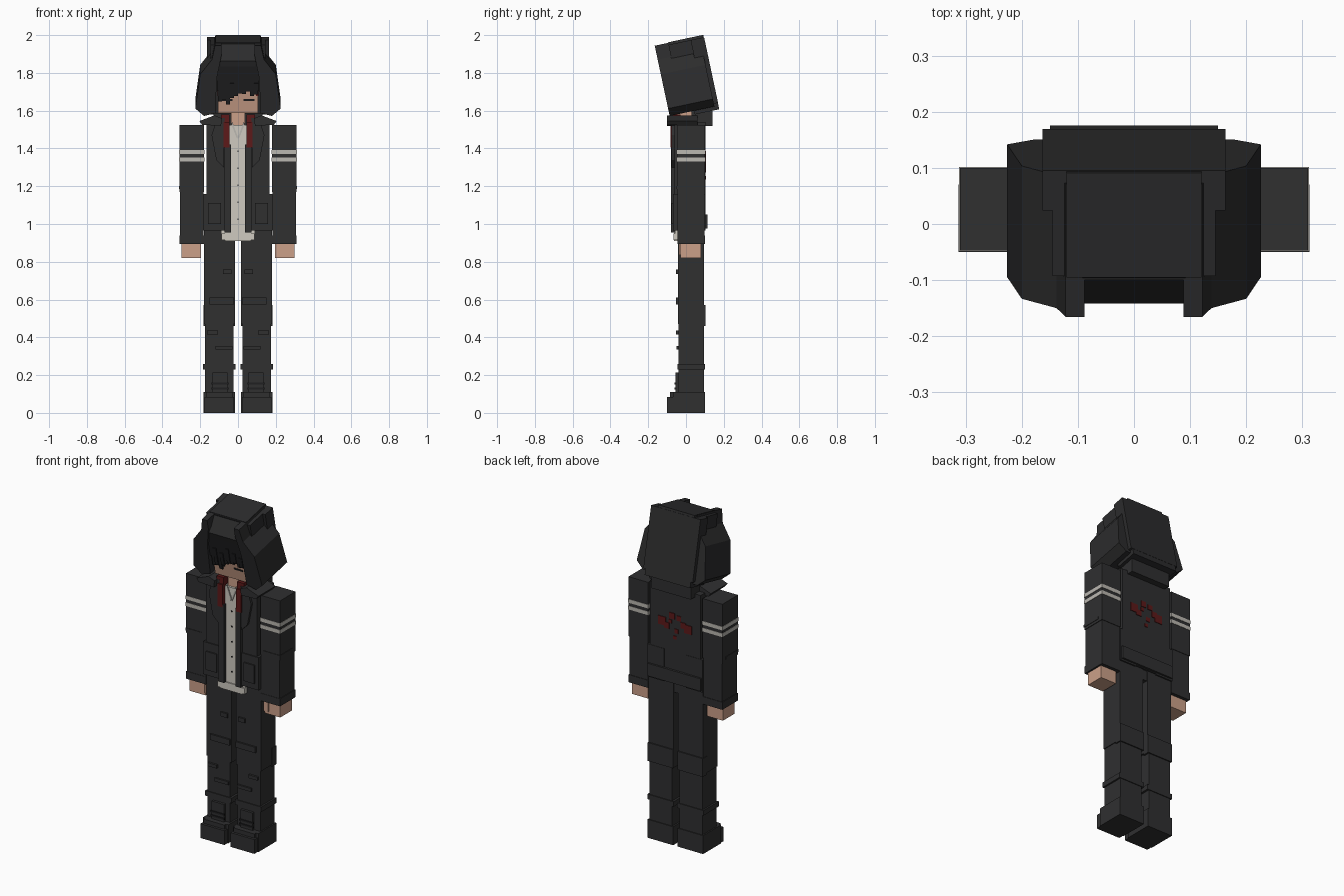
import bpy, bmesh, math
from mathutils import Matrix

old_cube = bpy.data.objects.get("Cube")
if old_cube:
    bpy.data.objects.remove(old_cube, do_unlink=True)


def make_material(name, red, green, blue):
    material = bpy.data.materials.new(name)
    material.use_nodes = True
    colour = (red, green, blue, 1)
    material.diffuse_color = colour
    material.node_tree.nodes["Principled BSDF"].inputs["Base Color"].default_value = colour
    return material


charcoal = make_material("charcoal cloth", .029, .029, .03)
hood_black = make_material("hood black", .025, .025, .026)
hair_black = make_material("hair black", .014, .014, .015)
skin = make_material("skin", .6, .35, .25)
cream = make_material("shirt cream", .62, .59, .53)
stripe_grey = make_material("stripe grey", .5, .48, .44)
dark_red = make_material("dark red", .11, .01, .01)

# The head and hood lean forward around the middle of the head
LEAN = Matrix.Translation((0, 0, 1.8)) @ Matrix.Rotation(math.radians(12), 4, "X")


def prism(name, points, span, paint, axis="y", mirrored=False, leaning=False):
    """Extrude a closed outline along x or y across the given span."""
    mesh = bpy.data.meshes.new(name)
    shape = bmesh.new()
    rings = []
    for depth in span:
        place = (lambda p: (p[0], depth, p[1])) if axis == "y" else (lambda p: (depth, p[0], p[1]))
        rings.append([shape.verts.new(place(p)) for p in points])
    near, far = rings
    shape.faces.new(near)
    shape.faces.new(reversed(far))
    for i in range(len(points)):
        j = (i + 1) % len(points)
        shape.faces.new((near[j], near[i], far[i], far[j]))
    if leaning:
        shape.transform(LEAN)
    bmesh.ops.recalc_face_normals(shape, faces=shape.faces)
    shape.to_mesh(mesh)
    shape.free()
    mesh.materials.append(paint)
    part = bpy.data.objects.new(name, mesh)
    bpy.context.collection.objects.link(part)
    if mirrored:
        part.modifiers.new("Mirror", "MIRROR")
    return part


def box(name, x, y, z, paint, mirrored=False, leaning=False):
    """Axis-aligned block given by its three ranges."""
    outline = [(x[0], z[0]), (x[1], z[0]), (x[1], z[1]), (x[0], z[1])]
    return prism(name, outline, y, paint, mirrored=mirrored, leaning=leaning)


def pair(name, x, y, z, paint, leaning=False):
    return box(name, x, y, z, paint, mirrored=True, leaning=leaning)


# Boots
pair("boot_foot", x=(.015, .183), y=(-.07, .1), z=(0, .11), paint=charcoal)
pair("boot_toe", x=(.02, .178), y=(-.1, -.07), z=(0, .085), paint=charcoal)
pair("boot_toe_top", x=(.03, .168), y=(-.085, -.04), z=(.08, .11), paint=charcoal)
pair("boot_cuff", x=(.012, .185), y=(-.045, .1), z=(.23, .26), paint=charcoal)
pair("boot_tongue", x=(.055, .135), y=(-.055, -.03), z=(.11, .215), paint=charcoal)
for lace_height in (.125, .15):
    pair("boot_lace", x=(.05, .14), y=(-.06, -.05), z=(lace_height, lace_height + .01), paint=hair_black)

# Trousers
pair("lower_leg", x=(.025, .175), y=(-.04, .095), z=(.1, .48), paint=charcoal)
pair("upper_leg", x=(.015, .18), y=(-.042, .095), z=(.47, .97), paint=charcoal)
pair("knee_back_fold", x=(.015, .182), y=(.06, .102), z=(.46, .57), paint=charcoal)
box("hips", x=(-.16, .16), y=(-.04, .09), z=(.91, .99), paint=charcoal)
pair("knee_fold", x=(.02, .15), y=(-.052, -.035), z=(.575, .61), paint=charcoal)
pair("thigh_fold", x=(.035, .08), y=(-.052, -.035), z=(.735, .76), paint=charcoal)
pair("shin_fold", x=(.105, .165), y=(-.052, -.035), z=(.415, .435), paint=charcoal)
pair("calf_fold", x=(.03, .12), y=(-.05, -.035), z=(.335, .355), paint=charcoal)

# Arms with sleeves, stripes and hands
pair("upper_sleeve", x=(.18, .31), y=(-.047, .1), z=(1.17, 1.525), paint=charcoal)
pair("lower_sleeve", x=(.182, .306), y=(-.044, .097), z=(.92, 1.18), paint=charcoal)
pair("sleeve_cuff", x=(.18, .31), y=(-.046, .1), z=(.895, .94), paint=charcoal)
pair("elbow_fold", x=(.2, .313), y=(-.05, .07), z=(1.185, 1.2), paint=charcoal)
pair("hand", x=(.195, .3), y=(-.03, .08), z=(.82, .9), paint=skin)
pair("thumb", x=(.195, .225), y=(-.036, .0), z=(.835, .895), paint=skin)
for stripe_height in (1.33, 1.37):
    pair("sleeve_stripe", x=(.178, .312), y=(-.049, .102), z=(stripe_height, stripe_height + .022),
         paint=stripe_grey)

# Shirt
box("shirt", x=(-.09, .09), y=(-.058, .05), z=(.95, 1.525), paint=cream)
box("shirt_hem", x=(-.07, .07), y=(-.064, .03), z=(.91, .955), paint=cream)
pair("shirt_hem_corner", x=(.06, .088), y=(-.066, .0), z=(.915, .95), paint=cream)
prism("shirt_collar", [(.005, 1.45), (.036, 1.53), (.03, 1.54), (.0, 1.46)], (-.064, -.057), stripe_grey,
      mirrored=True)
for i in range(5):
    button_height = 1.02 + i * .09
    box("shirt_button", x=(-.003, .003), y=(-.061, -.057), z=(button_height, button_height + .008),
        paint=hair_black)

# Jacket
box("jacket_back", x=(-.168, .168), y=(.03, .102), z=(.97, 1.54), paint=charcoal)
pair("jacket_side", x=(.07, .168), y=(-.062, .05), z=(.97, 1.535), paint=charcoal)
pair("jacket_skirt", x=(.072, .183), y=(-.068, .104), z=(.965, 1.16), paint=charcoal)
pair("jacket_front_edge", x=(.038, .072), y=(-.08, -.045), z=(.955, 1.42), paint=charcoal)
box("jacket_back_hem", x=(-.175, .175), y=(.08, .115), z=(.975, 1.05), paint=charcoal)
pair("jacket_pocket", x=(.09, .16), y=(-.076, -.06), z=(1.0, 1.11), paint=charcoal)
prism("jacket_lapel", [(.075, 1.3), (.115, 1.34), (.14, 1.47), (.11, 1.56), (.07, 1.56)], (-.076, -.058),
      charcoal, mirrored=True)
prism("jacket_collar", [(.085, 1.56), (.125, 1.575), (.205, 1.545), (.19, 1.525), (.09, 1.52)], (-.1, .06),
      charcoal, mirrored=True)
box("collar_back", x=(-.13, .13), y=(.03, .14), z=(1.52, 1.6), paint=charcoal)

# Red cords hanging from the collar
pair("cord_top", x=(.045, .09), y=(-.074, -.03), z=(1.53, 1.58), paint=dark_red)
pair("cord_strand", x=(.045, .078), y=(-.082, -.05), z=(1.405, 1.54), paint=dark_red)

# Red splashes on the back
SPLASHES = [(-.085, 1.315, .05), (-.055, 1.33, .035), (.085, 1.325, .05), (.055, 1.305, .035),
            (-.025, 1.365, .03), (.02, 1.37, .035), (.03, 1.335, .02), (-.01, 1.285, .025), (.0, 1.245, .02)]
for x, z, size in SPLASHES:
    half = size / 2
    box("back_splash", x=(x - half, x + half), y=(.1, .106), z=(z - half, z + half), paint=dark_red)

# Neck, head and face
box("neck", x=(-.036, .036), y=(-.045, .06), z=(1.5, 1.64), paint=skin)
box("head", x=(-.105, .105), y=(-.108, .09), z=(-.195, .06), paint=skin, leaning=True)
pair("eye", x=(.03, .088), y=(-.111, -.107), z=(-.128, -.118), paint=hair_black, leaning=True)
pair("earring", x=(.095, .108), y=(-.114, -.1), z=(-.1, -.075), paint=dark_red, leaning=True)

# Hair with a ragged fringe
box("hair", x=(-.112, .112), y=(-.12, .0), z=(-.07, .085), paint=hair_black, leaning=True)
FRINGE = [-.13, -.12, -.145, -.11, -.1, -.085, -.09, -.075, -.1, -.09]
lock_width = .21 / len(FRINGE)
for i, tip in enumerate(FRINGE):
    left = -.105 + i * lock_width
    front = -.118 - .006 * (i % 2)
    box("fringe_lock", x=(left, left + lock_width), y=(front, -.1), z=(tip, -.03 + .02 * (i % 3)),
        paint=hair_black, leaning=True)

# Hood: a solid back half, two front rims and a sloping brow panel
SIDE = [(.122, .175), (.138, .1), (.2, .02), (.226, -.165), (.18, -.205)]
mirror_side = [(-x, z) for x, z in reversed(SIDE)]
prism("hood_shell", SIDE + mirror_side, (-.065, .11), hood_black, leaning=True)
INNER = [(.12, -.19), (.112, .0), (.088, .12), (.088, .175)]
prism("hood_rim", SIDE + INNER, (-.132, -.065), hood_black, mirrored=True, leaning=True)
prism("hood_brow", [(-.06, .176), (-.126, .09), (-.12, .06), (-.06, .06)], (-.092, .092), hood_black,
      axis="x", leaning=True)
pair("hood_side_band", x=(.1, .145), y=(-.06, .07), z=(.08, .165), paint=hood_black, leaning=True)
box("hood_back", x=(-.163, .163), y=(.06, .133), z=(-.19, .165), paint=hood_black, leaning=True)
box("hood_top", x=(-.12, .12), y=(-.06, .131), z=(.15, .178), paint=hood_black, leaning=True)
box("hood_back_lip", x=(-.15, .15), y=(.0, .132), z=(-.225, -.18), paint=hood_black, leaning=True)
